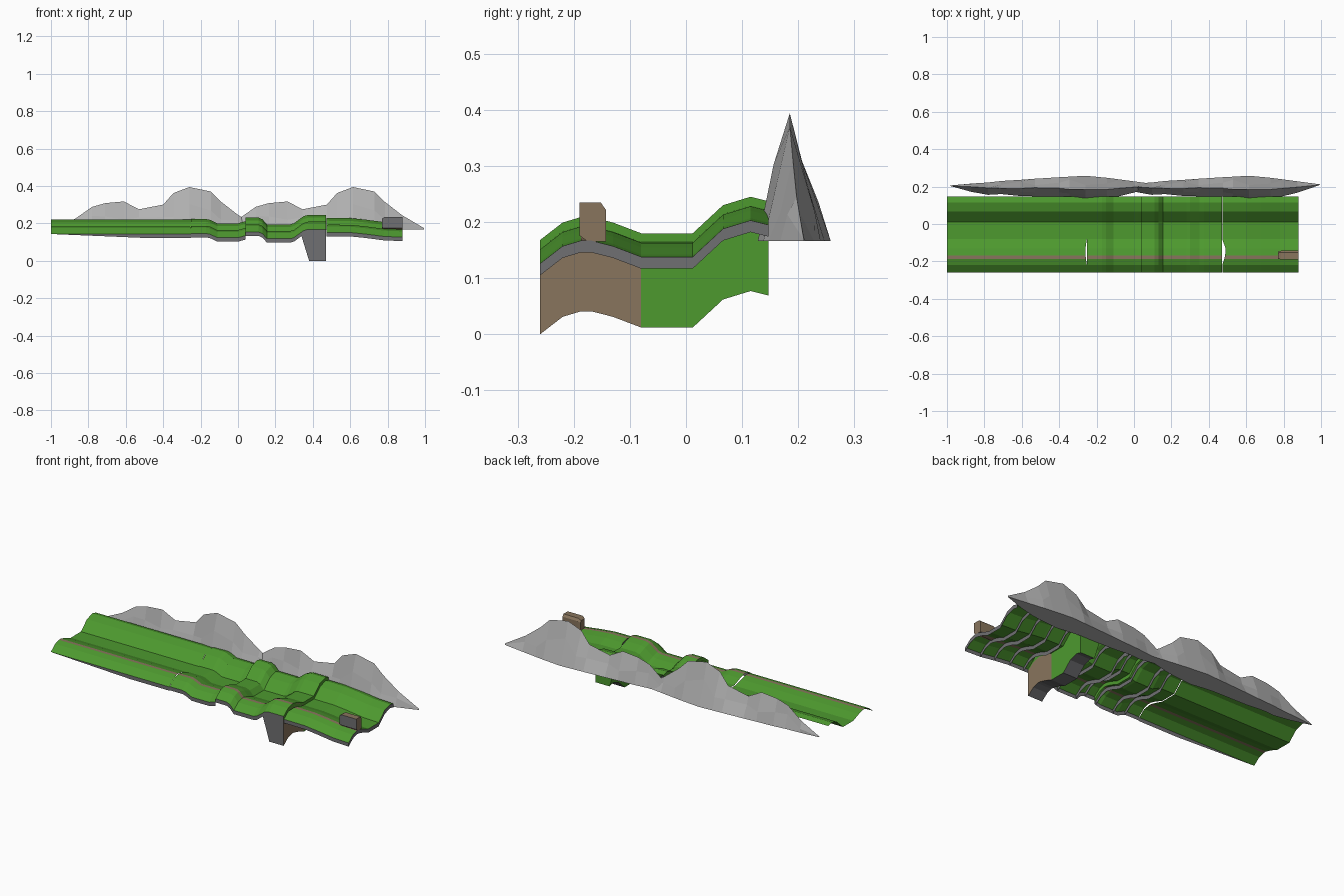
import bpy, bmesh
from mathutils import Vector

if "Cube" in bpy.data.objects:
    bpy.data.objects.remove(bpy.data.objects["Cube"])


def material(name, r, g, b):
    m = bpy.data.materials.new(name)
    m.diffuse_color = (r, g, b, 1)
    m.use_nodes = True
    m.node_tree.nodes["Principled BSDF"].inputs["Base Color"].default_value = m.diffuse_color
    return m


GRASS = material("grass_green", 0.075, 0.32, 0.028)
EARTH = material("earth_brown", 0.25, 0.178, 0.11)
DARK = material("dark_rock", 0.16, 0.16, 0.168)
STONE = material("mountain_grey", 0.45, 0.45, 0.45)


def loft(name, rows, mats, closed=False, rule=None):
    """Skin rows of points; closed makes a capped tube; rule picks a material per face."""
    bm = bmesh.new()
    vs = [[bm.verts.new(p) for p in row] for row in rows]
    n = len(rows[0])
    for a, b in zip(vs, vs[1:]):
        for j in range(n if closed else n - 1):
            k = (j + 1) % n
            bm.faces.new((a[j], b[j], b[k], a[k]))
    if closed:
        bm.faces.new(vs[0])
        bm.faces.new(vs[-1])
        bmesh.ops.recalc_face_normals(bm, faces=bm.faces)
    bm.normal_update()
    for f in bm.faces:
        if rule:
            f.material_index = rule(f.normal, f.calc_center_median())
    me = bpy.data.meshes.new(name)
    bm.to_mesh(me)
    bm.free()
    for m in mats:
        me.materials.append(m)
    ob = bpy.data.objects.new(name, me)
    bpy.context.collection.objects.link(ob)
    return ob


# Ground cross-section (y, height); the third strip is the footpath
SECTION = [(-0.26, 0), (-0.22, .031), (-.187, .041), (-.169, .041), (-.13, .031),
           (-.08, .012), (.012, .012), (.066, .062), (.115, .077), (.147, .069)]

# Ground tiles: (x, base height) profiles with steps and gaps between them
TILES = [
    ("meadow_left", [(-1, .143), (-.5, .143), (-.252, .143)], 0, -.008),
    ("meadow_dip", [(-.25, .146), (-.17, .146), (-.15, .142), (-.11, .123), (0, .123), (.02, .129), (.04, .134)], 0, 0),
    ("meadow_hump", [(.04, .154), (.11, .154), (.13, .145), (.155, .118), (.28, .118), (.3, .124), (.35, .161), (.375, .168), (.47, .168)], 0, 0),
    ("meadow_right", [(.472, .152), (.6, .151), (.68, .143), (.78, .13), (.88, .126)], .018, 0)]


def bow(y):
    return max(0, 1 - ((y + .145) / .065) ** 2)


def path_rule(normal, c):
    return 1 if -.187 < c.y < -.169 else 0


def base_height(x):
    for _, prof, _, _ in TILES:
        for (xa, za), (xb, zb) in zip(prof, prof[1:]):
            if xa <= x <= xb:
                return za + (zb - za) * (x - xa) / (xb - xa)
    return .15


for name, prof, start, end in TILES:
    rows = []
    for i, (x, z) in enumerate(prof):
        shift = start if i == 0 else end if i == len(prof) - 1 else 0
        rows.append([(x + shift * bow(y), y, z + h) for y, h in SECTION])
    loft(name, rows, [GRASS, EARTH], rule=path_rule)
    # Rock edge under the front of each tile, tapering out at the far left
    edge = [[(x, -.26, z - min(.021, (x + 1) * .042)), (x, -.26, z)] for x, z in prof]
    loft(name + "_front_edge", edge, [DARK])

# Grass risers where neighbouring tiles step
for name, x, za, zb in (("step_wall_middle", .04, .134, .154), ("step_wall_right", .47, .145, .168)):
    loft(name, [[(x, y, za + h), (x, y, zb + h)] for y, h in SECTION], [GRASS])

# Rock ribs hanging under the ground
for i, x in enumerate((-.16, -.08, .03, .1, .16, .28, .5, .59, .69, .78, .88)):
    z = base_height(x)
    loft("ground_rib_%d" % (i + 1), [[(x, y, z + h - .021), (x, y, z + h)] for y, h in SECTION], [DARK])


# Deep cliff block below the raised hump
def cliff_rule(n, c):
    if n.y < -.8 or (n.z < -.5 and abs(n.x) < .5):
        return 0
    return 1 if c.y < -.08 else 2


CLIFF = [(.335, .146), (.37, .165), (.47, .165), (.47, 0), (.38, 0)]
loft("cliff_block", [[(x, y, z + h) for x, z in CLIFF] for y, h in SECTION],
     [DARK, EARTH, GRASS], True, cliff_rule)


# Tunnel block over the footpath: rock front, earth elsewhere
def rock_front(n, c):
    return 0 if n.y < -.6 else 1


SHAPE = [(-.19, .176), (-.19, .235), (-.152, .235), (-.143, .222), (-.143, .165), (-.175, .165)]
rows = []
for x, s in ((.77, .82), (.785, 1), (.88, 1)):
    rows.append([(x, -.165 + (y + .165) * s, .18 + (z - .18) * s) for y, z in SHAPE])
loft("tunnel_block", rows, [DARK, EARTH], True, rock_front)

# Mountain range stations: x, ridge height, front foot y, back foot y
RIDGE = [(-.985, .17, .204, .206), (-.87, .225, .172, .216), (-.78, .288, .156, .222),
         (-.71, .308, .16, .23), (-.61, .317, .15, .236), (-.53, .275, .148, .242),
         (-.4, .3, .146, .25), (-.345, .362, .14, .253), (-.26, .394, .128, .258),
         (-.145, .37, .138, .247), (-.09, .315, .146, .24), (0, .245, .168, .228),
         (.12, .174, .209, .212)]
for name, dx in (("mountains_left", 0), ("mountains_right", .875)):
    rows = []
    for i, (x, top, yf, yb) in enumerate(RIDGE):
        foot = .166
        h = top - foot
        ridge = .205 - .02 * min(1, h / .2)
        ridge = min(max(ridge, yf), yb)
        t = (.5, .35, .6)[i % 3]
        bulge = (.0, .007, -.006)[i % 3] * min(1, h / .1)
        rows.append([(x + dx, yf, foot),
                     (x + dx, yf + (ridge - yf) * t + bulge, foot + h * t),
                     (x + dx, ridge, top),
                     (x + dx, yb + (ridge - yb) * t + bulge, foot + h * t),
                     (x + dx, yb, foot)])
    loft(name, rows, [STONE], True)
